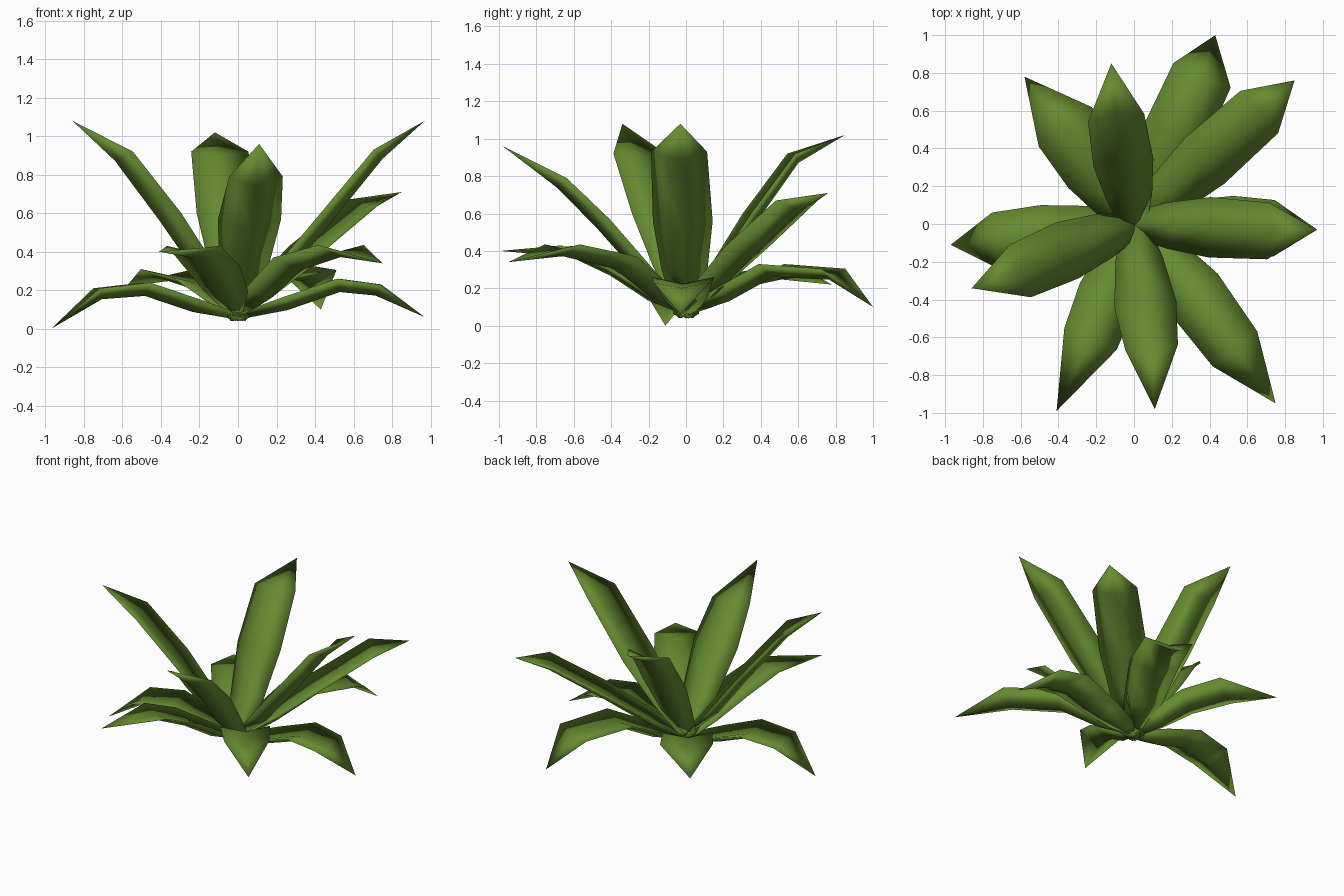
import bpy, bmesh, math
from mathutils import Vector

if "Cube" in bpy.data.objects:
    bpy.data.objects.remove(bpy.data.objects["Cube"])

green = bpy.data.materials.new("leaf green")
green.diffuse_color = (0.13, 0.26, 0.03, 1)
green.use_nodes = True
green.node_tree.nodes["Principled BSDF"].inputs["Base Color"].default_value = green.diffuse_color


def leaf(name, tip, mid, shoulder, depth=0.07):
    """Fleshy channelled blade: tip is (x, y, z); mid and shoulder are (radius, z, half width, side shift)."""
    tip = Vector(tip)
    out = Vector((tip.x, tip.y, 0)).normalized()
    side = Vector((-out.y, out.x, 0))
    # rows along the blade: radius, edge height, half width, side shift, fold depth
    near = (mid[0] * 0.45, 0.08 + (mid[1] - 0.08) * 0.46, mid[2] * 0.77, mid[3] * 0.5)
    rows = [(-0.04, 0.065, 0.06, 0, 0.025), (*near, depth), (*mid, depth), (*shoulder, depth * 0.9)]
    bm = bmesh.new()
    rings = []
    for i, (r, z, w, s, d) in enumerate(rows):
        a = rows[max(i - 1, 0)]
        b = rows[i + 1] if i < 3 else (math.hypot(tip.x, tip.y), tip.z)
        along = (out * (b[0] - a[0]) + Vector((0, 0, b[1] - a[1]))).normalized()
        up = Vector((0, 0, 1)) if i == 0 else along.cross(side)
        c = out * r + side * s + Vector((0, 0, z))
        # right edge, top groove, left edge, underside keel
        ring = (c - side * w, c - up * d * 0.5, c + side * w, c - up * d)
        rings.append([bm.verts.new(p) for p in ring])
    for p, q in zip(rings, rings[1:]):
        for k in range(4):
            n = (k + 1) % 4
            bm.faces.new((p[k], q[k], q[n], p[n]))
    point = bm.verts.new(tip)
    for k in range(4):
        bm.faces.new((rings[-1][k], point, rings[-1][(k + 1) % 4]))
    bm.faces.new(rings[0])
    bmesh.ops.recalc_face_normals(bm, faces=bm.faces)
    for f in bm.faces:
        f.smooth = True
    me = bpy.data.meshes.new(name)
    bm.to_mesh(me)
    bm.free()
    me.materials.append(green)
    bpy.context.collection.objects.link(bpy.data.objects.new(name, me))


# upright inner leaves
leaf("inner_leaf_back", (-0.12, 0.85, 1.02), (0.33, 0.60, 0.16, 0.01), (0.57, 0.92, 0.15, 0.015))
leaf("inner_leaf_right", (0.97, -0.03, 1.08), (0.40, 0.56, 0.16, -0.005), (0.71, 0.93, 0.15, -0.015))
leaf("inner_leaf_front", (0.11, -0.98, 0.96), (0.43, 0.57, 0.165, 0.012), (0.66, 0.79, 0.14, 0.02))
leaf("inner_leaf_left", (-0.86, -0.34, 1.08), (0.38, 0.60, 0.16, 0), (0.65, 0.92, 0.15, 0.01))

# half raised leaves
leaf("middle_leaf_back_right", (0.85, 0.76, 0.71), (0.50, 0.43, 0.16, 0), (0.89, 0.67, 0.15, 0))
leaf("middle_leaf_front_right", (0.75, -0.95, 0.34), (0.48, 0.37, 0.165, 0.02), (0.85, 0.435, 0.15, 0.01))
leaf("middle_leaf_front_left", (-0.41, -0.99, 0.40), (0.40, 0.33, 0.16, 0.015), (0.65, 0.43, 0.15, 0.02))
leaf("middle_leaf_back_left", (-0.58, 0.78, 0.22), (0.36, 0.27, 0.165, 0), (0.63, 0.31, 0.175, -0.015))

# drooping outer leaves
leaf("outer_leaf_back", (0.43, 1.0, 0.10), (0.50, 0.33, 0.17, -0.01), (0.865, 0.305, 0.165, -0.02))
leaf("outer_leaf_left", (-0.97, -0.11, 0.0), (0.48, 0.24, 0.16, 0.005), (0.74, 0.21, 0.15, 0.005))
leaf("outer_leaf_right", (0.97, -0.03, 0.06), (0.52, 0.26, 0.165, 0), (0.74, 0.23, 0.15, 0))
